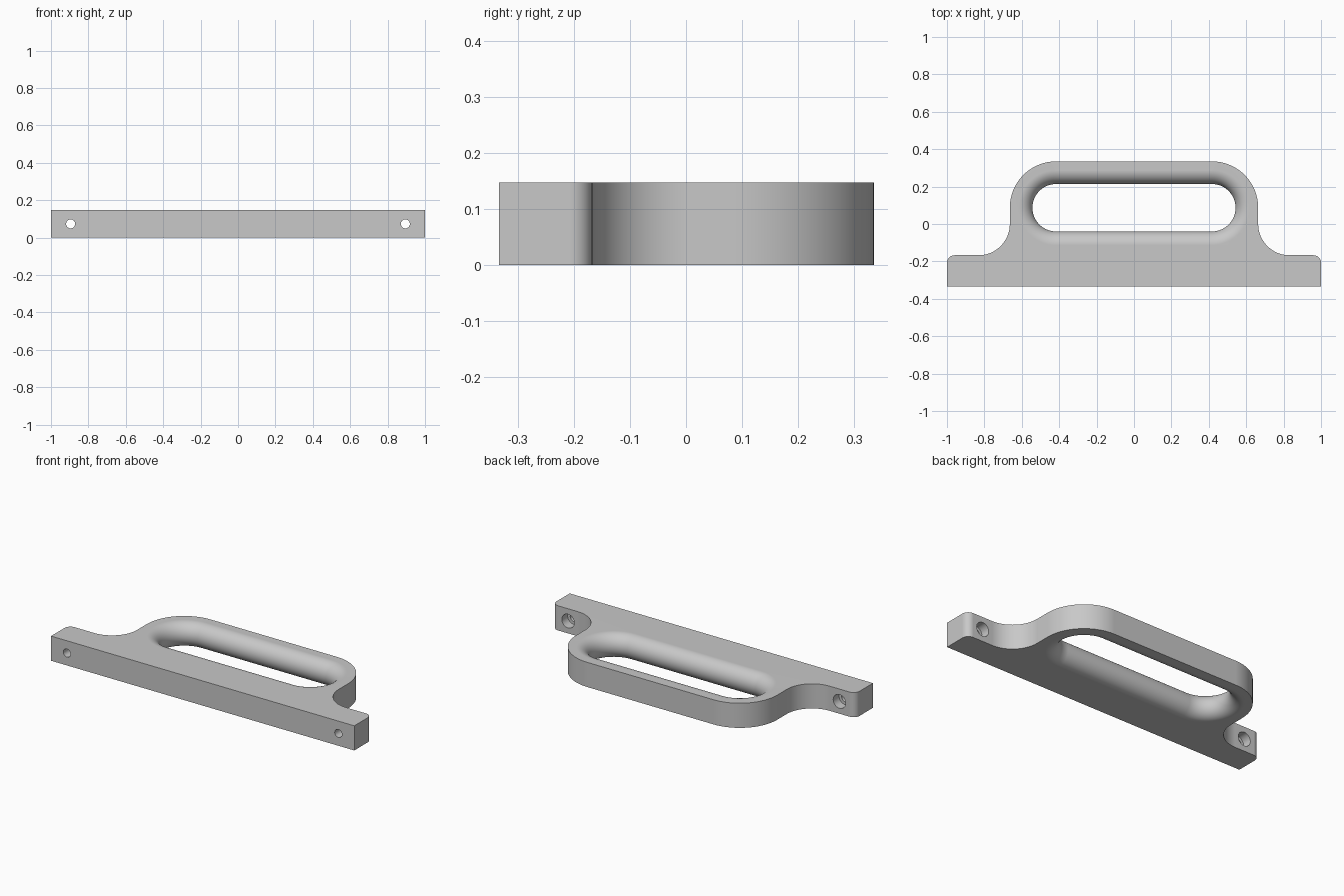
import bpy, bmesh
from math import sin, cos, pi, radians

if "Cube" in bpy.data.objects:
    bpy.data.objects.remove(bpy.data.objects["Cube"])

H = 0.147                    # thickness
FRONT, LEDGE = -0.333, -0.167
CX, CY = 0.416, 0.087        # centre shared by grip bend and slot end
BEND, SLOT = 0.248, 0.127    # grip bend and slot end radii
FILLET, CORNER = 0.167, 0.04

metal = bpy.data.materials.new("satin grey")
metal.use_nodes = True
grey = (0.58, 0.58, 0.58, 1)
metal.diffuse_color = grey
metal.node_tree.nodes["Principled BSDF"].inputs["Base Color"].default_value = grey


def arc(cx, cy, r, start, end, steps=20):
    angles = [radians(start + (end - start) * i / steps) for i in range(steps + 1)]
    return [(cx + r * cos(a), cy + r * sin(a)) for a in angles]


def mirrored(half):
    """Close a right-hand half outline with its mirror image."""
    return half + [(-x, y) for x, y in reversed(half)]


def ring(bm, points, z):
    return [bm.verts.new((x, y, z)) for x, y in points]


def bridge(bm, a, b):
    n = len(a)
    for i in range(n):
        bm.faces.new((a[i], a[(i + 1) % n], b[(i + 1) % n], b[i]))


def loop_edges(bm, loop):
    return [bm.edges.get((loop[i - 1], loop[i])) for i in range(len(loop))]


def drill(name, x, radius, y0, y1):
    bpy.ops.mesh.primitive_cylinder_add(vertices=40, radius=radius, depth=y1 - y0,
                                        location=(x, (y0 + y1) / 2, H / 2),
                                        rotation=(pi / 2, 0, 0))
    cutter = bpy.context.object
    cutter.name = name
    cutter.hide_render = True
    return cutter


# Outer outline: mounting bar, rounded ends, sweeping fillets, grip bends
outline = mirrored(
    [(1, FRONT)]
    + arc(1 - CORNER, LEDGE - CORNER, CORNER, 0, 90, 10)
    + arc(CX + BEND + FILLET, LEDGE + FILLET, FILLET, 270, 180)
    + arc(CX, CY, BEND, 0, 90))

bm = bmesh.new()
low, high = ring(bm, outline, 0), ring(bm, outline, H)
bridge(bm, low, high)

# Finger slot with a fully rounded lip
lip, steps, R = [], 20, H / 2
for i in range(steps + 1):
    a = pi * (i / steps - 0.5)
    r = SLOT + R * (1 - cos(a))
    lip.append(ring(bm, mirrored(arc(CX, CY, r, -90, 90, 32)), R + R * sin(a)))
for a, b in zip(lip, lip[1:]):
    bridge(bm, b, a)

# Flat top and bottom
for outer, inner, up in ((low, lip[0], -1), (high, lip[-1], 1)):
    bmesh.ops.triangle_fill(bm, use_beauty=True, normal=(0, 0, up),
                            edges=loop_edges(bm, outer) + loop_edges(bm, inner))
bmesh.ops.recalc_face_normals(bm, faces=bm.faces)

mesh = bpy.data.meshes.new("handle_body")
bm.to_mesh(mesh)
bm.free()
mesh.materials.append(metal)
body = bpy.data.objects.new("handle_body", mesh)
bpy.context.collection.objects.link(body)

# Counterbored screw holes through the mounting bar
cutters = []
for side, x in (("left", 0.895), ("right", -0.895)):
    cutters.append(drill(side + "_screw_hole", x, 0.024, FRONT - 0.1, LEDGE + 0.1))
    cutters.append(drill(side + "_counterbore", x, 0.041, LEDGE - 0.055, LEDGE + 0.1))

bpy.ops.object.select_all(action='DESELECT')
body.select_set(True)
bpy.context.view_layer.objects.active = body
for cutter in cutters:
    cutter.data.materials.append(metal)
    cut = body.modifiers.new(cutter.name, 'BOOLEAN')
    cut.operation, cut.solver, cut.object = 'DIFFERENCE', 'EXACT', cutter
    bpy.ops.object.modifier_apply(modifier=cut.name)
    bpy.data.objects.remove(cutter)

# Smooth curves, crisp rims, clean flat faces
bpy.ops.object.shade_smooth_by_angle(angle=radians(30))
weighted = body.modifiers.new("clean_normals", 'WEIGHTED_NORMAL')
weighted.keep_sharp = True
weighted.weight = 100
